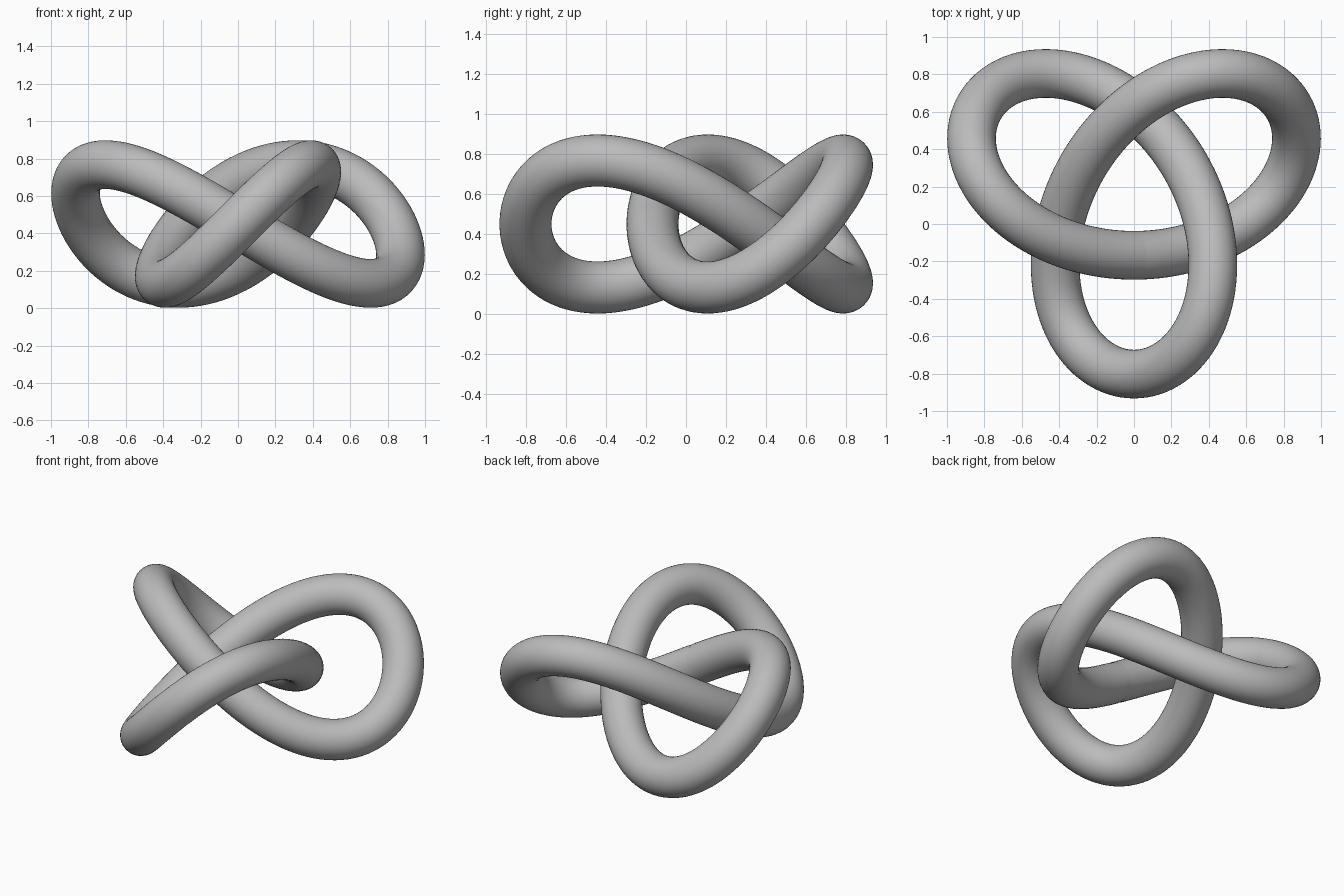
import bpy
import bmesh
from math import sin, cos, tau
from mathutils import Vector

cube = bpy.data.objects.get("Cube")
if cube:
    bpy.data.objects.remove(cube, do_unlink=True)

SCALE = 0.3175     # size of the trefoil path
RADIUS = 0.13      # tube radius
CENTRE = Vector((0, 0.15, 0.45))
UP = Vector((0, 0, 1))

grey = bpy.data.materials.new("plain grey")
grey.use_nodes = True
colour = (0.5, 0.5, 0.5, 1)
grey.diffuse_color = colour
grey.node_tree.nodes["Principled BSDF"].inputs["Base Color"].default_value = colour


def path(t):
    """Point on the trefoil knot."""
    return CENTRE + SCALE * Vector((sin(t) + 2 * sin(2 * t),
                                    cos(t) - 2 * cos(2 * t),
                                    -sin(3 * t)))


def direction(t):
    """Direction of travel along the knot."""
    return Vector((cos(t) + 4 * cos(2 * t),
                   -sin(t) + 4 * sin(2 * t),
                   -3 * cos(3 * t))).normalized()


def sweep(name, start, end, steps, radius, first_direction=None, sides=40):
    """Open round tube swept along part of the knot."""
    bm = bmesh.new()
    rings = []
    for i in range(steps + 1):
        t = start + (end - start) * i / steps
        along = direction(t)
        if i == 0 and first_direction:
            along = first_direction.normalized()
        side = along.cross(UP).normalized()
        rise = side.cross(along)
        rings.append([bm.verts.new(path(t) + radius * (side * cos(a) + rise * sin(a)))
                      for a in (tau * j / sides for j in range(sides))])
    for r, s in zip(rings, rings[1:]):
        for j in range(sides):
            k = (j + 1) % sides
            bm.faces.new((r[j], s[j], s[k], r[k])).smooth = True
    mesh = bpy.data.meshes.new(name)
    bm.to_mesh(mesh)
    bm.free()
    mesh.materials.append(grey)
    obj = bpy.data.objects.new(name, mesh)
    bpy.context.collection.objects.link(obj)
    return obj


# Knotted tube, whose first ring tilts slightly so the joint shows
sweep("knot_tube", 0, tau, 240, RADIUS, Vector((1, 0, -0.25)))

# Short inner sleeve that backs the joint
sweep("seam_sleeve", -0.06, 0.06, 6, RADIUS - 0.003)
